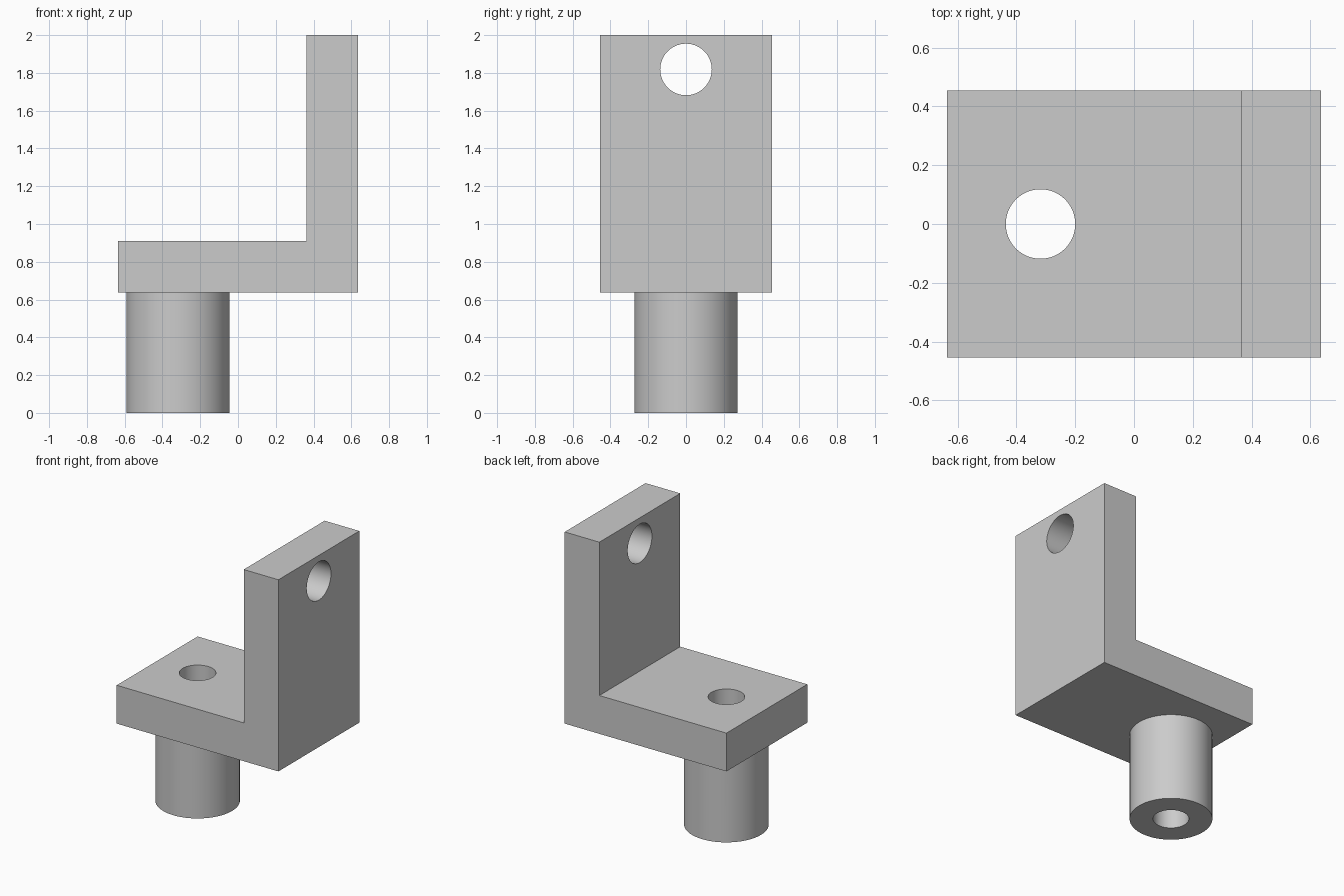
import bpy
import bmesh
from math import radians
from mathutils import Matrix, Vector

cube = bpy.data.objects.get("Cube")
if cube:
    bpy.data.objects.remove(cube, do_unlink=True)

U = 1 / 11                      # design unit: the bracket is 22 units tall
HALF_LENGTH, HALF_WIDTH = 7 * U, 5 * U
THICK = 3 * U
PLATE_Z = 7 * U
POST_X = -3.5 * U

grey = bpy.data.materials.new("plain grey")
grey.use_nodes = True
colour = (0.6, 0.6, 0.6, 1)
grey.diffuse_color = colour
grey.node_tree.nodes["Principled BSDF"].inputs["Base Color"].default_value = colour


def add_object(name, bm):
    bmesh.ops.recalc_face_normals(bm, faces=bm.faces)
    mesh = bpy.data.meshes.new(name)
    bm.to_mesh(mesh)
    bm.free()
    mesh.materials.append(grey)
    obj = bpy.data.objects.new(name, mesh)
    bpy.context.scene.collection.objects.link(obj)
    return obj


def rod(name, start, end, radius):
    """Solid cylinder between two points."""
    start, end = Vector(start), Vector(end)
    axis = end - start
    turn = axis.to_track_quat("Z", "Y").to_matrix().to_4x4()
    bm = bmesh.new()
    bmesh.ops.create_cone(bm, cap_ends=True, segments=96, radius1=radius,
                          radius2=radius, depth=axis.length,
                          matrix=Matrix.Translation((start + end) / 2) @ turn)
    return add_object(name, bm)


# L-shaped bracket: side profile extruded across the width
inner_x, plate_top = HALF_LENGTH - THICK, PLATE_Z + THICK
profile = [(-HALF_LENGTH, PLATE_Z), (HALF_LENGTH, PLATE_Z), (HALF_LENGTH, 2),
           (inner_x, 2), (inner_x, plate_top), (-HALF_LENGTH, plate_top)]
bm = bmesh.new()
side = bm.faces.new([bm.verts.new((x, -HALF_WIDTH, z)) for x, z in profile])
sweep = bmesh.ops.extrude_face_region(bm, geom=[side])
moved = [v for v in sweep["geom"] if isinstance(v, bmesh.types.BMVert)]
bmesh.ops.translate(bm, verts=moved, vec=(0, 2 * HALF_WIDTH, 0))
bracket = add_object("bracket", bm)

# Round post under the plate, and the two bores
post = rod("post", (POST_X, 0, 0), (POST_X, 0, PLATE_Z + THICK / 2), 3 * U)
post_bore = rod("post_bore", (POST_X, 0, -0.2), (POST_X, 0, plate_top + 0.2), 1.3 * U)
wall_bore = rod("wall_bore", (inner_x - 0.2, 0, 20 * U),
                (HALF_LENGTH + 0.2, 0, 20 * U), 1.5 * U)

# Join the post and cut the bores
helpers = [(post, "UNION"), (post_bore, "DIFFERENCE"), (wall_bore, "DIFFERENCE")]
for helper, operation in helpers:
    mod = bracket.modifiers.new(helper.name, "BOOLEAN")
    mod.operation, mod.object, mod.solver = operation, helper, "EXACT"
bpy.context.view_layer.update()
graph = bpy.context.evaluated_depsgraph_get()
result = bpy.data.meshes.new_from_object(bracket.evaluated_get(graph))
bracket.modifiers.clear()
bracket.data = result
for helper, _ in helpers:
    bpy.data.objects.remove(helper, do_unlink=True)

# Smooth round walls, crisp edges
bpy.ops.object.select_all(action="DESELECT")
bracket.select_set(True)
bpy.context.view_layer.objects.active = bracket
bpy.ops.object.shade_smooth_by_angle(angle=radians(30))
